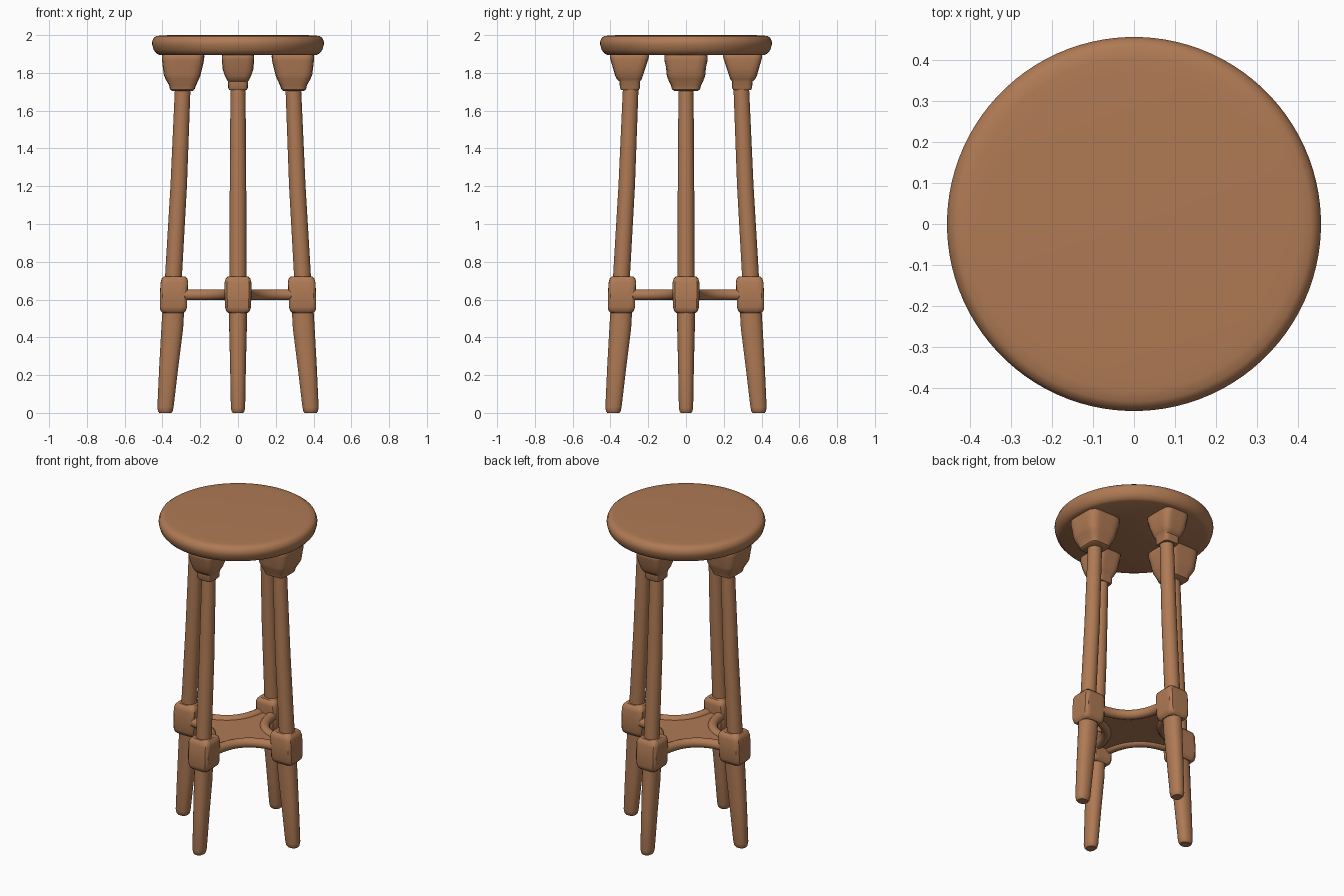
import bpy, bmesh, math
from mathutils import Matrix, Vector

if "Cube" in bpy.data.objects:
    bpy.data.objects.remove(bpy.data.objects["Cube"])

wood = bpy.data.materials.new("warm brown wood")
wood.diffuse_color = (0.43, 0.195, 0.09, 1)
wood.use_nodes = True
wood.node_tree.nodes["Principled BSDF"].inputs["Base Color"].default_value = wood.diffuse_color


def finish(name, bm, angle=40):
    bmesh.ops.recalc_face_normals(bm, faces=bm.faces)
    me = bpy.data.meshes.new(name)
    bm.to_mesh(me)
    bm.free()
    me.materials.append(wood)
    ob = bpy.data.objects.new(name, me)
    bpy.context.collection.objects.link(ob)
    bpy.ops.object.select_all(action='DESELECT')
    ob.select_set(True)
    bpy.context.view_layer.objects.active = ob
    bpy.ops.object.shade_smooth_by_angle(angle=math.radians(angle))
    return ob


def loft(name, sections, turn=0.0, power=2.0, n=24, angle=40):
    """Stack superellipse rings: (z, inner u, outer u, half width), turned about z."""
    bm = bmesh.new()
    rings = []
    for z, u0, u1, hv in sections:
        ring = []
        for i in range(n):
            a = 2 * math.pi * (i + 0.5) / n
            c, s = math.cos(a), math.sin(a)
            r = (abs(c) ** power + abs(s) ** power) ** (-1 / power)
            ring.append(bm.verts.new(((u0 + u1) / 2 + r * c * (u1 - u0) / 2, r * s * hv, z)))
        rings.append(ring)
    for a, b in zip(rings, rings[1:]):
        for i in range(n):
            j = (i + 1) % n
            bm.faces.new((a[i], a[j], b[j], b[i]))
    bm.faces.new(rings[0][::-1])
    bm.faces.new(rings[-1])
    bm.transform(Matrix.Rotation(turn, 4, 'Z'))
    return finish(name, bm, angle)


# round seat with softened rims
seat = [(1.895, 0.415), (1.902, 0.43), (1.92, 0.446), (1.95, 0.455), (1.965, 0.455),
        (1.985, 0.447), (1.995, 0.432), (1.998, 0.405), (2.0, 0.36)]
loft("seat", [(z, -r, r, r) for z, r in seat], n=96, angle=60)

small_capital = [(1.71, .25, .345, .047), (1.72, .243, .35, .052), (1.755, .243, .352, .053),
                 (1.765, .235, .365, .06), (1.785, .228, .375, .07), (1.82, .217, .385, .081),
                 (1.87, .2, .4, .086), (1.89, .195, .403, .086), (1.9, .2, .398, .082)]
large_capital = [(1.705, .24, .35, .062), (1.712, .23, .36, .074), (1.735, .222, .365, .08),
                 (1.77, .205, .385, .097), (1.79, .198, .393, .102), (1.83, .188, .398, .106),
                 (1.865, .18, .402, .114), (1.89, .178, .403, .115), (1.9, .185, .398, .11)]
upper_leg = [(0.68, .298, .388, .044), (0.75, .295, .385, .045), (1.2, .27, .358, .044),
             (1.75, .25, .333, .04)]
lower_leg = [(0, .353, .417, .028), (0.008, .346, .423, .034), (0.03, .341, .427, .038),
             (0.25, .315, .417, .042), (0.45, .29, .406, .047), (0.58, .283, .398, .048)]
block = [(0.53, .287, .4, .052), (0.54, .276, .41, .063), (0.56, .27, .414, .069),
         (0.62, .268, .414, .071), (0.69, .264, .41, .071), (0.71, .268, .404, .065),
         (0.722, .28, .393, .053)]

# four splayed legs, each with capital and joint block
for name, deg, capital in (("right", 0, large_capital), ("back", 90, small_capital),
                           ("left", 180, large_capital), ("front", 270, small_capital)):
    t = math.radians(deg)
    loft(name + "_capital", capital, t, power=6, n=32)
    loft(name + "_upper_leg", upper_leg, t)
    loft(name + "_lower_leg", lower_leg, t, power=2.3)
    loft(name + "_joint_block", block, t, power=9, n=32)

# inward-curving stretcher rails
P0, C, P2 = Vector((.30, .04, 0)), Vector((.055, .055, 0)), Vector((.04, .30, 0))
STEPS, SIDES, R, ZC = 16, 14, 0.029, 0.625


def arc(t):
    return P0 * (1 - t) ** 2 + C * 2 * t * (1 - t) + P2 * t * t


outline = []
for k in range(4):
    rot = Matrix.Rotation(k * math.pi / 2, 4, 'Z')
    bm = bmesh.new()
    rings = []
    for i in range(STEPS + 1):
        t = i / STEPS
        p = arc(t)
        d = ((C - P0) * (1 - t) + (P2 - C) * t).normalized()
        side = Vector((d.y, -d.x, 0))
        rings.append([bm.verts.new(rot @ (p + side * R * math.cos(a) + Vector((0, 0, ZC + R * math.sin(a)))))
                      for a in (2 * math.pi * j / SIDES for j in range(SIDES))])
        outline.append(rot @ p)
    for a, b in zip(rings, rings[1:]):
        for j in range(SIDES):
            m = (j + 1) % SIDES
            bm.faces.new((a[j], a[m], b[m], b[j]))
    bm.faces.new(rings[0])
    bm.faces.new(rings[-1][::-1])
    finish("stretcher_rail_%d" % (k + 1), bm)

# thin web filling the space between the rails
bm = bmesh.new()
top = [bm.verts.new((p.x, p.y, 0.635)) for p in outline]
low = [bm.verts.new((p.x, p.y, 0.615)) for p in outline]
ct, cl = bm.verts.new((0, 0, 0.635)), bm.verts.new((0, 0, 0.615))
for i in range(len(outline)):
    j = (i + 1) % len(outline)
    bm.faces.new((ct, top[i], top[j]))
    bm.faces.new((cl, low[j], low[i]))
    bm.faces.new((top[i], low[i], low[j], top[j]))
finish("stretcher_web", bm)
